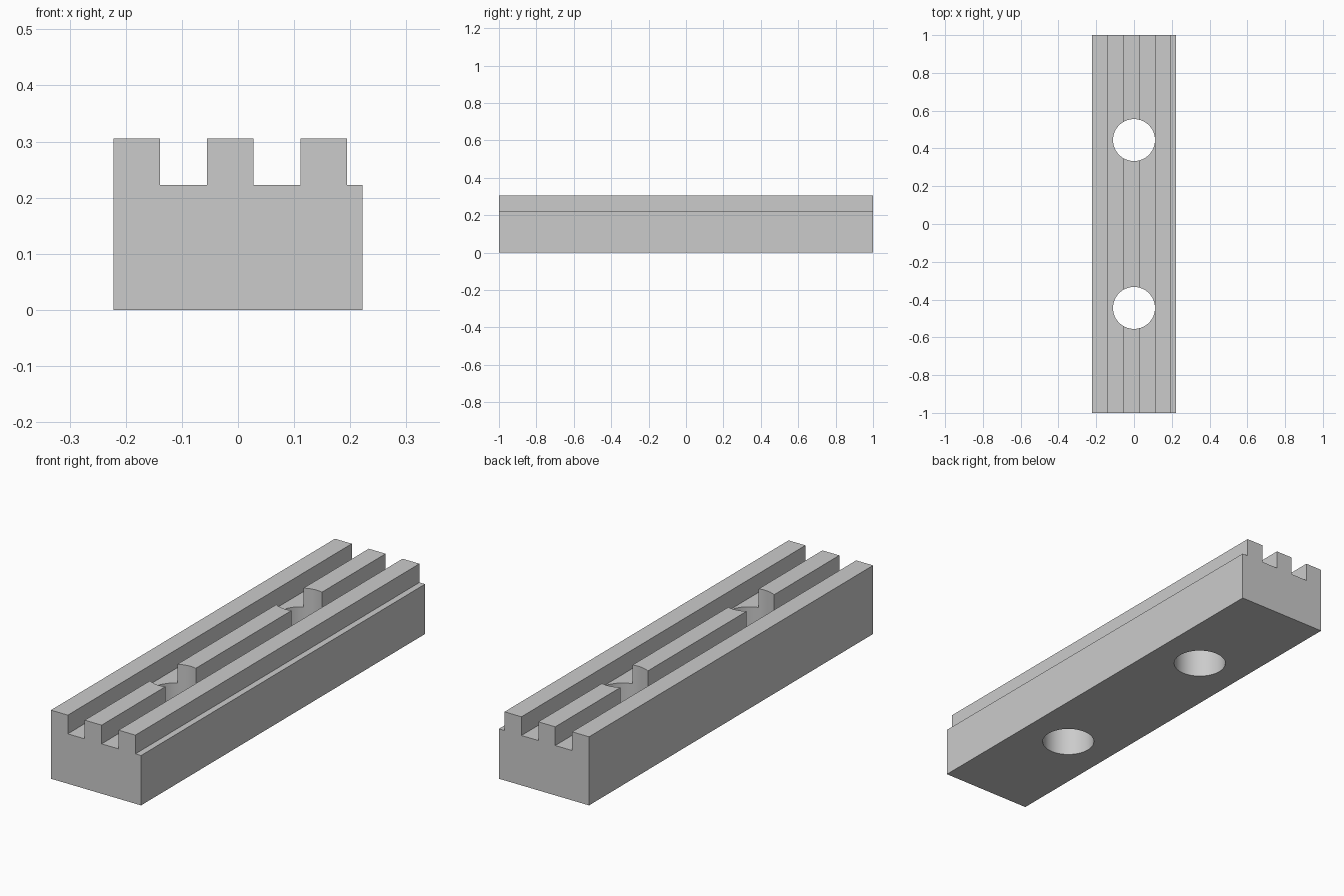
import bpy
import bmesh
import math

cube = bpy.data.objects.get("Cube")
if cube:
    bpy.data.objects.remove(cube, do_unlink=True)

HALF_W, HALF_L = 0.2222, 1.0
SHOULDER, TOP = 0.2222, 0.3056
RIB_W, PITCH, RIBS = 0.0833, 0.1667, 3
HOLE_R, HOLE_Y = 0.1111, 0.4444

grey = bpy.data.materials.new("light grey")
grey.use_nodes = True
colour = (0.6, 0.6, 0.6, 1)
grey.diffuse_color = colour
grey.node_tree.nodes["Principled BSDF"].inputs["Base Color"].default_value = colour


def make_object(name, bm):
    bmesh.ops.recalc_face_normals(bm, faces=bm.faces)
    mesh = bpy.data.meshes.new(name)
    bm.to_mesh(mesh)
    bm.free()
    mesh.materials.append(grey)
    obj = bpy.data.objects.new(name, mesh)
    bpy.context.collection.objects.link(obj)
    return obj


# Ribbed bar: end profile extruded along y
profile = [(-HALF_W, 0)]
for i in range(RIBS):
    x = -HALF_W + i * PITCH
    if i:
        profile.append((x, SHOULDER))
    profile += [(x, TOP), (x + RIB_W, TOP), (x + RIB_W, SHOULDER)]
profile += [(HALF_W, SHOULDER), (HALF_W, 0)]

bm = bmesh.new()
end = bm.faces.new([bm.verts.new((x, -HALF_L, z)) for x, z in profile])
ext = bmesh.ops.extrude_face_region(bm, geom=[end], use_keep_orig=True)
moved = [v for v in ext["geom"] if isinstance(v, bmesh.types.BMVert)]
bmesh.ops.translate(bm, verts=moved, vec=(0, 2 * HALF_L, 0))
bar = make_object("ribbed_bar", bm)

# Two round through holes
for name, y in (("front_hole_cutter", -HOLE_Y), ("back_hole_cutter", HOLE_Y)):
    bm = bmesh.new()
    bmesh.ops.create_cone(bm, cap_ends=True, segments=64, radius1=HOLE_R,
                          radius2=HOLE_R, depth=1)
    cutter = make_object(name, bm)
    cutter.location = (0, y, TOP / 2)
    cutter.hide_render = True
    cutter.hide_viewport = True
    cut = bar.modifiers.new(name, "BOOLEAN")
    cut.operation = "DIFFERENCE"
    cut.solver = "EXACT"
    cut.object = cutter

# Apply the cuts, remove the cutters, smooth the hole walls
bpy.context.view_layer.update()
evaluated = bar.evaluated_get(bpy.context.evaluated_depsgraph_get())
cut_mesh = bpy.data.meshes.new_from_object(evaluated)
cutters = [m.object for m in bar.modifiers]
bar.modifiers.clear()
bar.data = cut_mesh
for cutter in cutters:
    bpy.data.objects.remove(cutter, do_unlink=True)

for obj in bpy.context.selected_objects:
    obj.select_set(False)
bar.select_set(True)
bpy.context.view_layer.objects.active = bar
bpy.ops.object.shade_smooth_by_angle(angle=math.radians(30))
